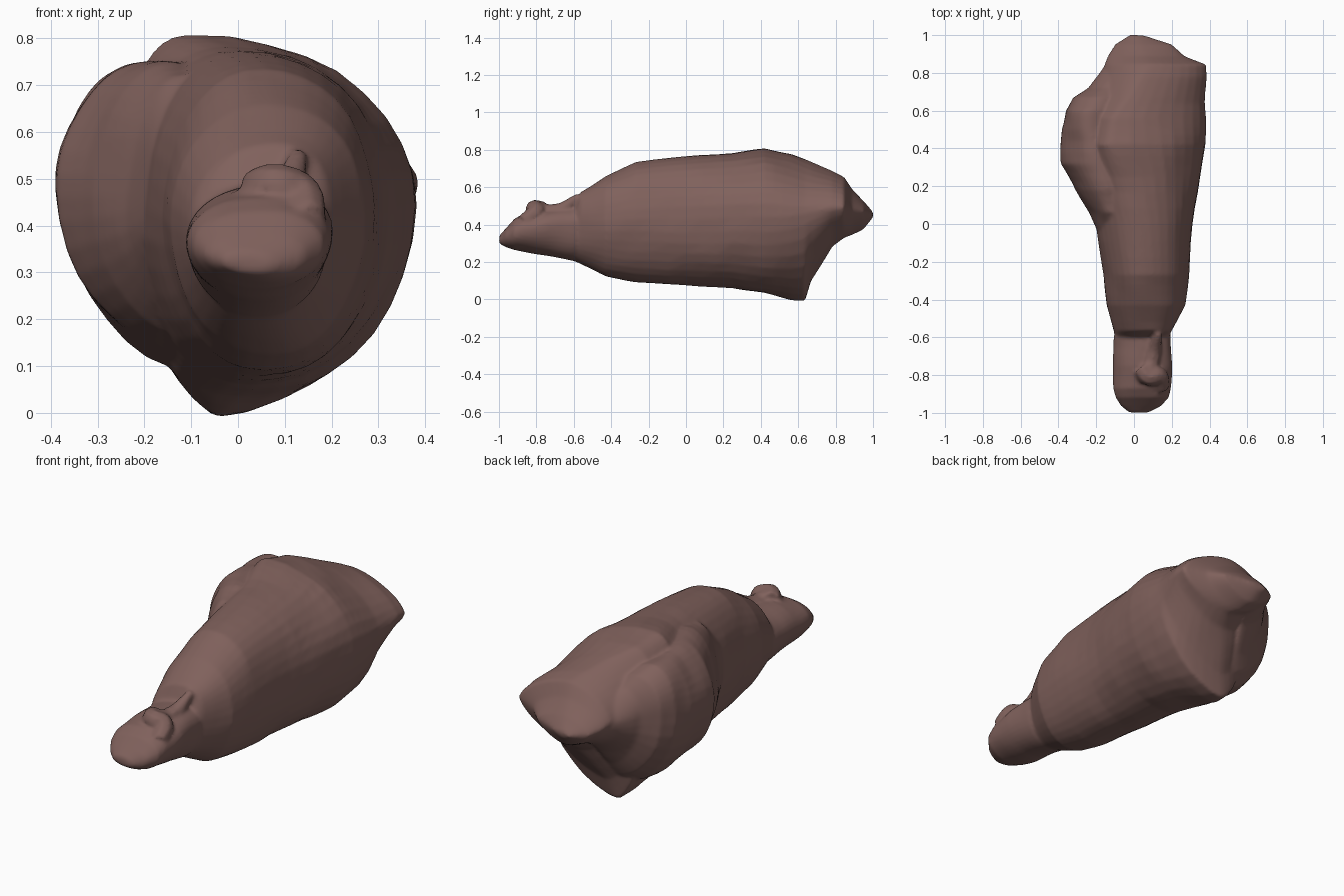
import bpy, bmesh, math
from mathutils import Vector, noise

if "Cube" in bpy.data.objects:
    bpy.data.objects.remove(bpy.data.objects["Cube"])

meat = bpy.data.materials.new("dusky meat brown")
meat.diffuse_color = (0.216, 0.120, 0.107, 1)
meat.use_nodes = True
meat.node_tree.nodes["Principled BSDF"].inputs["Base Color"].default_value = meat.diffuse_color
parts = []


def section_point(s, a, power):
    # four quarter-ellipses joining the left, right, top and bottom points
    y, xl, zl, xr, zr, xt, zt, xb, zb = s
    c, q = math.cos(a), math.sin(a)
    xe, ze = (xr, zr) if c >= 0 else (xl, zl)
    xp, zp = (xt, zt) if q >= 0 else (xb, zb)
    return Vector((xp + (xe - xp) * abs(c) ** power, y, ze + (zp - ze) * abs(q) ** power))


def loft(name, sections, seg=36, sub=3, lump=0.008, power=0.95, end_power=0.95):
    bm = bmesh.new()
    rings = []
    for i in range(len(sections) - 1):
        n = sub if i < len(sections) - 2 else sub + 1
        for k in range(n):
            t = k / sub
            s = [a + (b - a) * t for a, b in zip(sections[i], sections[i + 1])]
            f = min(1, max(0, (s[0] - 0.45) / 0.35))
            pw = power + (end_power - power) * f
            ring = []
            for j in range(seg):
                p = section_point(s, 2 * math.pi * j / seg, pw)
                d = noise.noise_vector(p * 6) * lump
                ring.append(bm.verts.new(p + Vector((d.x, d.y * 0.5, d.z))))
            rings.append(ring)
    for a, b in zip(rings, rings[1:]):
        for j in range(seg):
            k = (j + 1) % seg
            bm.faces.new((a[j], a[k], b[k], b[j]))
    bm.faces.new(rings[0])
    bm.faces.new(rings[-1])
    bmesh.ops.recalc_face_normals(bm, faces=bm.faces)
    me = bpy.data.meshes.new(name)
    bm.to_mesh(me)
    bm.free()
    obj = bpy.data.objects.new(name, me)
    bpy.context.collection.objects.link(obj)
    parts.append(obj)


def ridge(name, points):
    # tapered fold following a few points (x, y, z, radius)
    cu = bpy.data.curves.new(name, 'CURVE')
    cu.dimensions = '3D'
    cu.bevel_depth = 1.0
    cu.bevel_resolution = 2
    cu.use_fill_caps = True
    cu.resolution_u = 5
    sp = cu.splines.new('BEZIER')
    sp.bezier_points.add(len(points) - 1)
    for bp, (x, y, z, r) in zip(sp.bezier_points, points):
        bp.co = (x, y, z)
        bp.radius = r
        bp.handle_left_type = bp.handle_right_type = 'AUTO'
    tmp = bpy.data.objects.new(name + "_path", cu)
    bpy.context.collection.objects.link(tmp)
    bpy.context.view_layer.update()
    me = bpy.data.meshes.new_from_object(tmp.evaluated_get(bpy.context.evaluated_depsgraph_get()))
    bpy.data.objects.remove(tmp)
    me.materials.clear()
    bm = bmesh.new()
    bm.from_mesh(me)
    bmesh.ops.remove_doubles(bm, verts=bm.verts, dist=0.0005)
    bmesh.ops.recalc_face_normals(bm, faces=bm.faces)
    bm.to_mesh(me)
    bm.free()
    obj = bpy.data.objects.new(name, me)
    bpy.context.collection.objects.link(obj)
    parts.append(obj)


# each section: y, left x z, right x z, top x z, bottom x z
# main body of the joint
loft("leg_body", [
    (-0.60, -.10, .38, .18, .40, .06, .49, .06, .205),
    (-0.565, -.11, .38, .20, .42, .08, .575, .06, .19),
    (-0.43, -.145, .40, .27, .42, .07, .66, .07, .125),
    (-0.27, -.16, .42, .29, .43, .06, .735, .06, .092),
    (0.0, -.20, .44, .31, .43, .03, .767, .05, .073),
    (0.25, -.23, .46, .35, .44, -.03, .785, .03, .060),
    (0.42, -.25, .50, .375, .44, -.11, .81, 0, .03),
    (0.56, -.23, .52, .378, .45, -.10, .78, -.04, 0),
    (0.635, -.21, .52, .378, .46, -.05, .75, -.04, -.005),
    (0.67, -.20, .51, .38, .47, -.02, .735, 0, .10),
    (0.78, -.18, .50, .39, .49, .05, .69, .08, .28),
    (0.845, -.16, .50, .385, .49, .08, .655, .10, .33),
    (0.89, -.14, .48, .27, .48, .06, .59, .06, .345),
    (0.95, -.10, .46, .20, .47, .04, .53, .04, .375),
    (1.0, -.02, .455, .06, .46, .02, .47, .02, .44)], end_power=1.3)

# bulging side muscle, creased against the body and running out to the cut end
loft("side_lobe", [
    (-0.04, -.19, .47, -.10, .47, -.12, .62, -.13, .33),
    (0.06, -.235, .46, 0, .45, -.12, .72, -.12, .24),
    (0.18, -.315, .46, 0, .45, -.14, .75, -.10, .16),
    (0.32, -.385, .46, 0, .45, -.19, .75, -.10, .125),
    (0.50, -.385, .50, 0, .45, -.23, .74, -.10, .10),
    (0.60, -.365, .52, 0, .45, -.22, .73, -.08, .09),
    (0.67, -.325, .52, 0, .45, -.19, .69, -.07, .14),
    (0.72, -.24, .51, 0, .46, -.15, .63, -.06, .22),
    (0.81, -.18, .49, 0, .47, -.08, .57, -.02, .33),
    (0.92, -.11, .47, .04, .47, 0, .52, 0, .39)], lump=0.012, power=1.05, end_power=1.05)

# narrow shank with a steeply cut end
loft("shank", [
    (-1.0, -.03, .32, .07, .32, .02, .345, .02, .298),
    (-0.965, -.07, .335, .14, .34, .04, .385, .04, .283),
    (-0.92, -.095, .35, .18, .36, .05, .435, .05, .268),
    (-0.87, -.105, .36, .19, .38, .05, .465, .05, .260),
    (-0.75, -.11, .37, .20, .39, .06, .485, .05, .238),
    (-0.60, -.11, .38, .195, .40, .06, .49, .06, .203),
    (-0.48, -.08, .39, .17, .41, .06, .47, .06, .25)], lump=0.01)

# raised folds of sinew over the shank
ridge("hooked_fold", [(.04, -.76, .475, .05), (.08, -.81, .483, .05),
                      (.125, -.80, .47, .05), (.15, -.87, .415, .04)])
ridge("upper_fold", [(.08, -.80, .48, .045), (.10, -.70, .468, .045), (.13, -.575, .55, .02)])

# fuse the parts into one skin
bpy.ops.object.select_all(action='DESELECT')
for p in parts:
    p.select_set(True)
joint = parts[0]
bpy.context.view_layer.objects.active = joint
bpy.ops.object.join()
joint.name = "meat_leg"
fuse = joint.modifiers.new("fuse", 'REMESH')
fuse.mode = 'VOXEL'
fuse.voxel_size = 0.01
soften = joint.modifiers.new("soften", 'SMOOTH')
soften.factor = 0.5
soften.iterations = 4
for m in ("fuse", "soften"):
    bpy.ops.object.modifier_apply(modifier=m)
joint.data.materials.clear()
joint.data.materials.append(meat)
bpy.ops.object.shade_smooth_by_angle(angle=math.radians(40))
